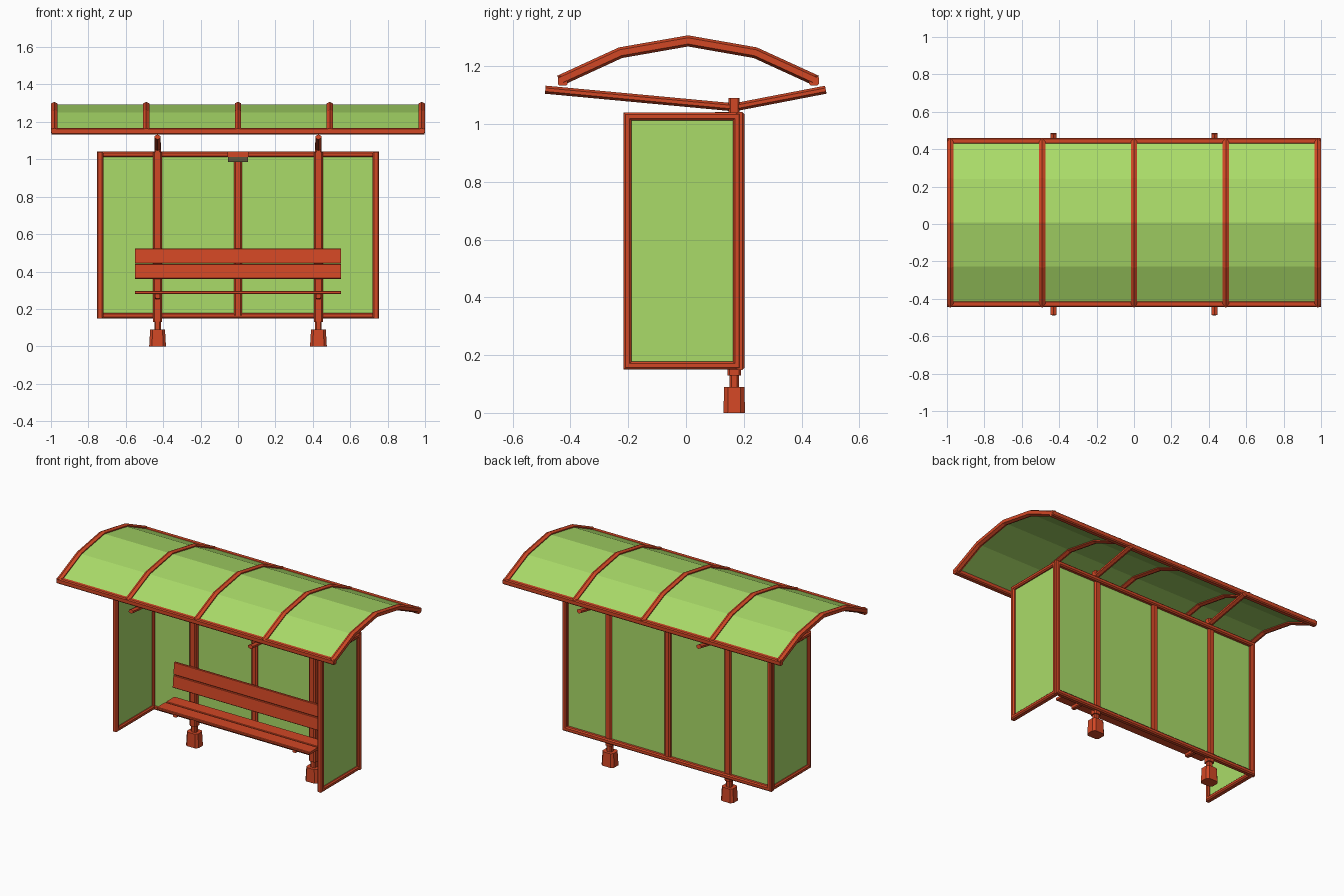
import bpy, bmesh
from mathutils import Vector

cube = bpy.data.objects.get("Cube")
if cube:
    bpy.data.objects.remove(cube)


def material(name, rgb):
    m = bpy.data.materials.new(name)
    m.use_nodes = True
    m.diffuse_color = (*rgb, 1)
    m.node_tree.nodes["Principled BSDF"].inputs["Base Color"].default_value = (*rgb, 1)
    return m


paint = material("orange red paint", (0.64, 0.063, 0.018))
glass = material("green panel", (0.40, 0.71, 0.14))
lens = material("dark lamp lens", (0.11, 0.09, 0.045))


def finish(name, bm, mat):
    bmesh.ops.recalc_face_normals(bm, faces=bm.faces)
    mesh = bpy.data.meshes.new(name)
    bm.to_mesh(mesh)
    bm.free()
    mesh.materials.append(mat)
    ob = bpy.data.objects.new(name, mesh)
    bpy.context.collection.objects.link(ob)
    return ob


def section(w, h, chamfer):
    """Chamfered rectangle; a chamfer of w/2 gives pointed ridges."""
    a, b, c = w / 2, h / 2, chamfer
    if not c:
        return [(a, b), (-a, b), (-a, -b), (a, -b)]
    if c >= a:
        return [(0, b), (-a, b - c / 2), (-a, c / 2 - b), (0, -b), (a, c / 2 - b), (a, b - c / 2)]
    return [(a - c, b), (c - a, b), (-a, b - c), (-a, c - b),
            (c - a, -b), (a - c, -b), (a, c - b), (a, b - c)]


def sweep(name, path, side, w, h, chamfer=0.0, closed=False, mat=paint):
    """Sweep a section along a planar path with mitred corners; w lies along side."""
    pts, side = [Vector(p) for p in path], Vector(side)
    prof, n = section(w, h, chamfer), len(path)
    normals = [side.cross((pts[(i + 1) % n] - pts[i]).normalized()) for i in range(n)]
    bm, rings = bmesh.new(), []
    for i, p in enumerate(pts):
        a, b = normals[i - 1], normals[i]
        if not closed and i == 0:
            a = b
        if not closed and i == n - 1:
            b = a
        up = (a + b) / (1 + a.dot(b))
        rings.append([bm.verts.new(p + side * u + up * v) for u, v in prof])
    k = len(prof)
    for i in range(n if closed else n - 1):
        r, s = rings[i], rings[(i + 1) % n]
        for j in range(k):
            bm.faces.new((r[j], r[(j + 1) % k], s[(j + 1) % k], s[j]))
    if not closed:
        bm.faces.new(rings[0])
        bm.faces.new(rings[-1])
    return finish(name, bm, mat)


def box(name, lo, hi, mat=paint):
    bm = bmesh.new()
    bmesh.ops.create_cube(bm, size=1)
    for v in bm.verts:
        v.co = [l + (t + 0.5) * (u - l) for l, u, t in zip(lo, hi, v.co)]
    return finish(name, bm, mat)


X, Y, Z = (1, 0, 0), (0, 1, 0), (0, 0, 1)

# Arched roof: panel, five ribs, two eaves
arch = [(-0.438, 1.15), (-0.227, 1.247), (0.007, 1.288), (0.24, 1.247), (0.452, 1.15)]
sweep("roof_panel", [(0, y, z) for y, z in arch], X, 1.96, 0.008, mat=glass)
for i in range(5):
    x = (i - 2) * 0.491
    sweep("roof_rib", [(x, y, z) for y, z in arch], X, 0.034, 0.038, 0.017)
for y in (-0.427, 0.443):
    sweep("roof_eave", [(-0.998, y, 1.15), (0.998, y, 1.15)], Y, 0.034, 0.034, 0.006)

# Back wall
PY, BOTTOM, TOP = 0.186, 0.164, 1.026
sweep("back_frame", [(-0.738, PY, BOTTOM), (0.738, PY, BOTTOM), (0.738, PY, TOP), (-0.738, PY, TOP)],
      Y, 0.034, 0.03, 0.007, closed=True)
box("back_panel", (-0.735, 0.174, BOTTOM), (0.735, 0.18, TOP), glass)
sweep("back_mullion", [(0, 0.18, BOTTOM), (0, 0.18, TOP)], X, 0.042, 0.034, 0.008)

# Side walls
for s in (-1, 1):
    x = s * 0.737
    sweep("side_frame", [(x, -0.202, BOTTOM), (x, 0.176, BOTTOM), (x, 0.176, TOP), (x, -0.202, TOP)],
          X, 0.036, 0.028, 0.007, closed=True)
    box("side_panel", (x - 0.004, -0.2, BOTTOM), (x + 0.004, 0.175, TOP), glass)

# Posts with feet, roof arms and bench brackets
for s in (-1, 1):
    x, y = s * 0.43, 0.167
    sweep("post", [(x, y, 0.13), (x, y, 1.04)], X, 0.047, 0.048, 0.008)
    sweep("post_top", [(x, y, 1.03), (x, y, 1.09)], X, 0.034, 0.038, 0.006)
    sweep("post_neck", [(x, y, 0.08), (x, y, 0.14)], X, 0.034, 0.032, 0.006)
    foot = sweep("post_foot", [(x, y, 0), (x, y, 0.09)], X, 0.09, 0.075, 0.015)
    for v in foot.data.vertices:
        if v.co.z > 0.05:
            v.co.x = x + (v.co.x - x) * 0.88
            v.co.y = y + (v.co.y - y) * 0.93
    sweep("roof_arm", [(x, -0.487, 1.119), (x, 0.167, 1.058), (x, 0.484, 1.119)],
          X, 0.032, 0.028, 0.016)
    sweep("bench_bracket", [(x, -0.035, 0.27), (x, 0.15, 0.262)], X, 0.028, 0.026, 0.005)

# Bench: two seat planks and two leaning back boards
for y in (-0.005, 0.09):
    sweep("seat_plank", [(-0.55, y, 0.288), (0.55, y, 0.288)], Y, 0.088, 0.016, 0.003)
for y, z in ((0.125, 0.4), (0.133, 0.482)):
    board = sweep("back_board", [(-0.55, 0, 0), (0.55, 0, 0)], Y, 0.016, 0.079, 0.003)
    board.location = (0, y, z)
    board.rotation_euler.x = -0.1

# Lamp under the top rail
box("lamp_housing", (-0.056, 0.1, 1.012), (0.056, 0.19, 1.041))
box("lamp_lens", (-0.054, 0.102, 0.985), (0.054, 0.175, 1.012), lens)
